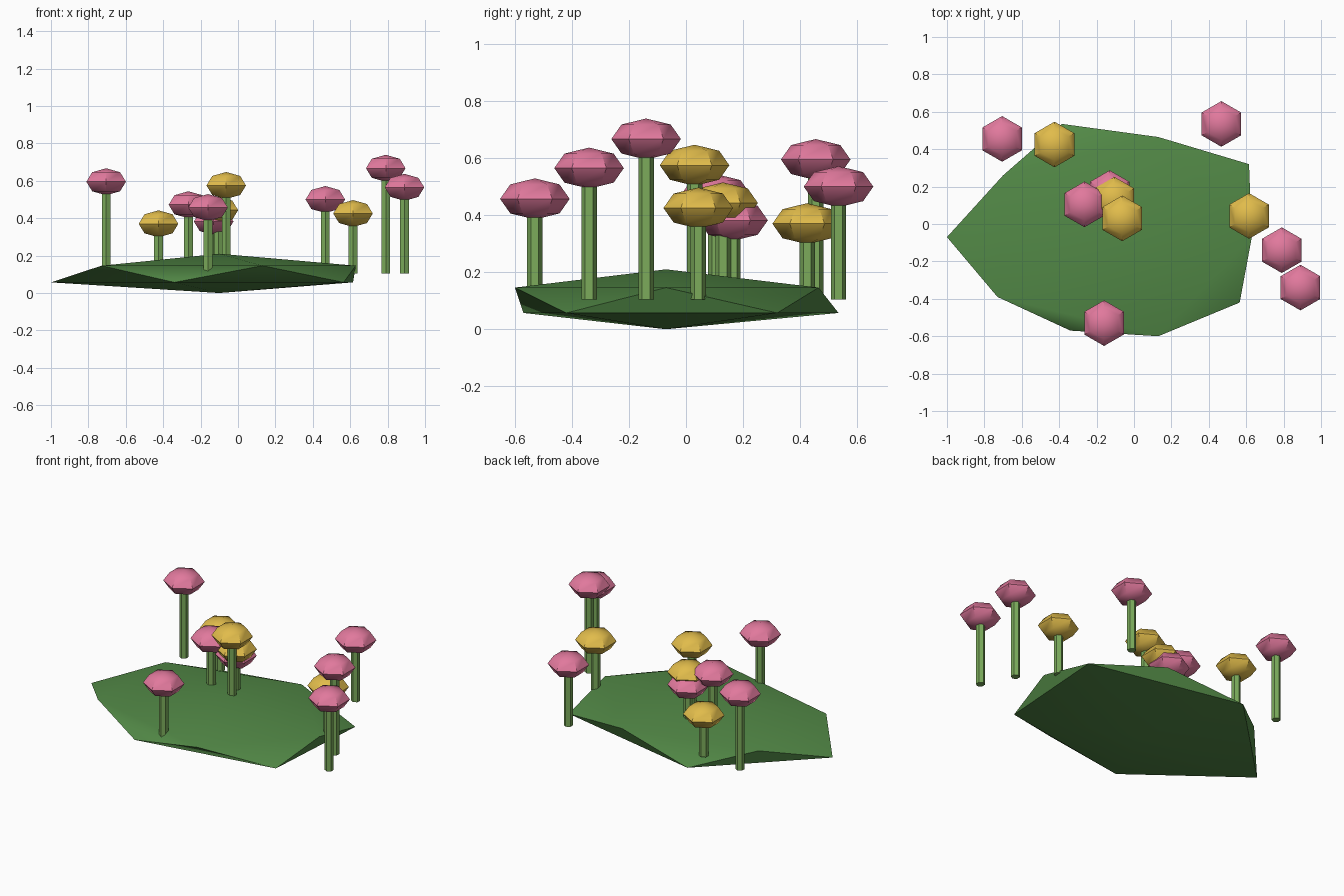
import bpy, bmesh
from math import sin, cos, pi, radians

if "Cube" in bpy.data.objects:
    bpy.data.objects.remove(bpy.data.objects["Cube"], do_unlink=True)


def material(name, colour):
    mat = bpy.data.materials.new(name)
    mat.use_nodes = True
    mat.diffuse_color = (*colour, 1)
    mat.node_tree.nodes["Principled BSDF"].inputs["Base Color"].default_value = (*colour, 1)
    return mat


GRASS = material("grass green", (0.085, 0.25, 0.062))
STEM = material("stem green", (0.2, 0.41, 0.105))
PINK = material("pink", (0.75, 0.19, 0.335))
YELLOW = material("yellow", (0.75, 0.5, 0.07))


def finish(bm, name, mat, location=(0, 0, 0)):
    bmesh.ops.remove_doubles(bm, verts=bm.verts, dist=0.0005)
    bmesh.ops.recalc_face_normals(bm, faces=bm.faces)
    mesh = bpy.data.meshes.new(name)
    bm.to_mesh(mesh)
    bm.free()
    mesh.materials.append(mat)
    obj = bpy.data.objects.new(name, mesh)
    obj.location = location
    bpy.context.collection.objects.link(obj)
    bpy.ops.object.select_all(action="DESELECT")
    obj.select_set(True)
    bpy.context.view_layer.objects.active = obj
    bpy.ops.object.shade_smooth_by_angle(angle=radians(45))
    return obj


def six_sided(name, profile, mat, location):
    """Revolve a closed (radius, z) profile in six steps, corners on the y axis."""
    bm = bmesh.new()
    rings = []
    for r, z in profile:
        if r == 0:
            rings.append([bm.verts.new((0, 0, z))] * 6)
        else:
            rings.append([bm.verts.new((r * cos(pi / 6 + k * pi / 3),
                                        r * sin(pi / 6 + k * pi / 3), z)) for k in range(6)])
    for low, high in zip(rings, rings[1:]):
        for k in range(6):
            n = (k + 1) % 6
            corners = list(dict.fromkeys((low[k], low[n], high[n], high[k])))
            bm.faces.new(corners)
    return finish(bm, name, mat, location)


# Ground: a flattened, uneven twenty-sided lump
LOW = [(-1, -0.07), (-0.385, 0.535), (0.615, 0.32), (0.565, -0.42), (-0.34, -0.57)]
HIGH = [(-0.70, 0.26), (0.13, 0.465), (0.63, -0.07), (0.13, -0.6), (-0.73, -0.39)]
bm = bmesh.new()
bottom = bm.verts.new((-0.1, -0.07, 0))
top = bm.verts.new((-0.1, -0.07, 0.21))
low = [bm.verts.new((x, y, 0.057)) for x, y in LOW]
high = [bm.verts.new((x, y, 0.146)) for x, y in HIGH]
for i in range(5):
    n = (i + 1) % 5
    for tri in ((bottom, low[i], low[n]), (low[i], low[n], high[i]),
                (high[i], high[n], low[n]), (high[i], high[n], top)):
        bm.faces.new(tri)
finish(bm, "ground", GRASS)

# Flowers: head centre and colour
FLOWERS = [
    (-0.705, 0.455, 0.595, PINK), (0.467, 0.535, 0.5, PINK),
    (0.79, -0.14, 0.667, PINK), (0.89, -0.34, 0.565, PINK),
    (-0.16, -0.53, 0.457, PINK), (-0.265, 0.105, 0.472, PINK),
    (-0.13, 0.165, 0.382, PINK), (-0.425, 0.425, 0.37, YELLOW),
    (-0.063, 0.03, 0.575, YELLOW), (-0.105, 0.13, 0.443, YELLOW),
    (0.615, 0.043, 0.425, YELLOW),
]
FOOT, RADIUS, HALF, STEM_RADIUS = 0.105, 0.122, 0.072, 0.027
head = [(RADIUS * cos(a * pi / 4), HALF * sin(a * pi / 4)) for a in (-1, 0, 1)]
head = [(0, -HALF)] + head + [(0, HALF)]

for number, (x, y, z, colour) in enumerate(FLOWERS, 1):
    height = z - FOOT
    six_sided(f"stem_{number}", [(0, 0), (STEM_RADIUS, 0), (STEM_RADIUS, height), (0, height)],
              STEM, (x, y, FOOT))
    six_sided(f"flower_head_{number}", head, colour, (x, y, z))
